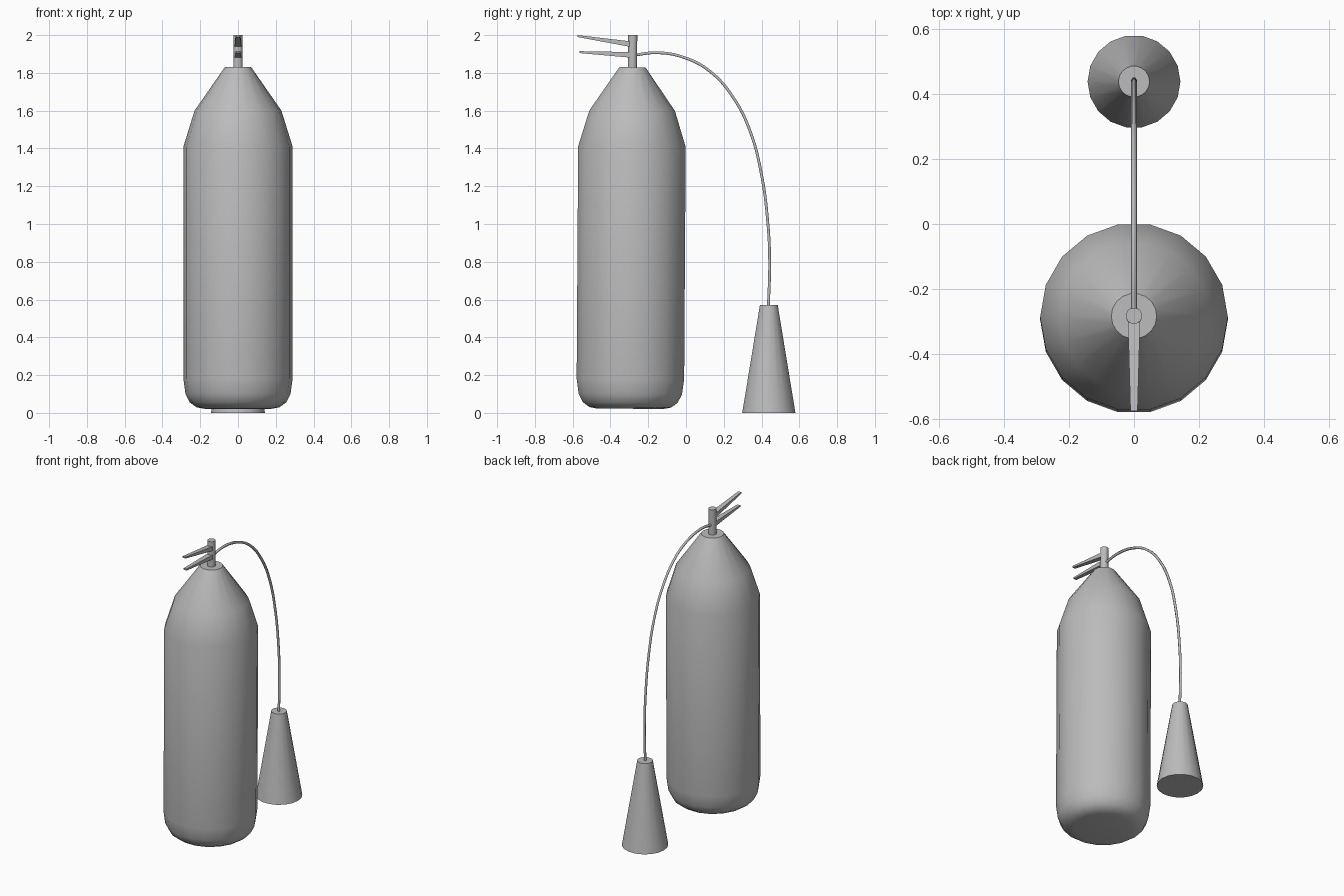
import bpy, math
from mathutils import Vector

cube = bpy.data.objects.get("Cube")
if cube:
    bpy.data.objects.remove(cube, do_unlink=True)

grey = bpy.data.materials.new("plain grey")
grey.use_nodes = True
COLOUR = (0.5, 0.5, 0.5, 1)
grey.diffuse_color = COLOUR
grey.node_tree.nodes["Principled BSDF"].inputs["Base Color"].default_value = COLOUR

TILT = -0.0065      # the cylinder leans back very slightly


def add_mesh(name, verts, faces, smooth=True):
    mesh = bpy.data.meshes.new(name)
    mesh.from_pydata(verts, [], faces)
    mesh.materials.append(grey)
    obj = bpy.data.objects.new(name, mesh)
    bpy.context.collection.objects.link(obj)
    if smooth:
        bpy.ops.object.select_all(action='DESELECT')
        obj.select_set(True)
        bpy.context.view_layer.objects.active = obj
        bpy.ops.object.shade_smooth_by_angle(angle=math.radians(35))
    return obj


def lathe(name, profile, y, sides=18, tilt=0.0):
    """Spin (radius, height) pairs about a vertical axis and cap both ends."""
    verts = [(r * math.cos(math.tau * i / sides), r * math.sin(math.tau * i / sides), z)
             for r, z in profile for i in range(sides)]
    faces = [(k * sides + i, k * sides + (i + 1) % sides,
              (k + 1) * sides + (i + 1) % sides, (k + 1) * sides + i)
             for k in range(len(profile) - 1) for i in range(sides)]
    last = (len(profile) - 1) * sides
    faces += [tuple(reversed(range(sides))), tuple(range(last, last + sides))]
    obj = add_mesh(name, verts, faces)
    obj.location.y = y
    obj.rotation_euler.x = tilt
    return obj


def lever(name, start, end, w0, h0, w1, h1):
    """Tapered bar between two (y, z) points."""
    verts = [(sx * w, y, z + sz * h)
             for (y, z), w, h in ((start, w0, h0), (end, w1, h1))
             for sx, sz in ((-1, -1), (1, -1), (1, 1), (-1, 1))]
    faces = [(3, 2, 1, 0), (4, 5, 6, 7)]
    faces += [(i, (i + 1) % 4, (i + 1) % 4 + 4, i + 4) for i in range(4)]
    return add_mesh(name, verts, faces, smooth=False)


# Pressure cylinder with rounded foot and tapered shoulder
lathe("cylinder_body", [(0.18, 0.022), (0.22, 0.03), (0.255, 0.055), (0.278, 0.10),
                        (0.289, 0.18), (0.289, 1.41), (0.23, 1.6), (0.07, 1.83)],
      -0.2955, tilt=TILT)

# Valve stem
lathe("valve_stem", [(0.025, 1.82), (0.025, 2.0)], -0.2955, tilt=TILT)

# Squeeze handles
lever("upper_handle", (-0.285, 1.951), (-0.575, 1.995), 0.019, 0.015, 0.011, 0.005)
lever("lower_handle", (-0.285, 1.895), (-0.565, 1.910), 0.019, 0.015, 0.011, 0.005)

# Hose bending over to the horn
path = [(-0.28, 1.893), (-0.15, 1.907), (0.0, 1.878), (0.13, 1.806), (0.25, 1.67),
        (0.34, 1.49), (0.40, 1.26), (0.432, 1.02), (0.443, 0.8), (0.436, 0.56)]
pts = [Vector((0, y, z)) for y, z in path]
curve = bpy.data.curves.new("hose", 'CURVE')
curve.dimensions = '3D'
curve.bevel_depth = 0.0085
curve.bevel_resolution = 1
curve.resolution_u = 4
curve.use_fill_caps = True
spline = curve.splines.new('BEZIER')
spline.bezier_points.add(len(pts) - 1)
for bp, p in zip(spline.bezier_points, pts):
    bp.co = p
    bp.handle_left_type = bp.handle_right_type = 'AUTO'
curve.materials.append(grey)
bpy.context.collection.objects.link(bpy.data.objects.new("hose", curve))

# Discharge horn
lathe("discharge_horn", [(0.143, 0.0), (0.048, 0.57)], 0.4385)
